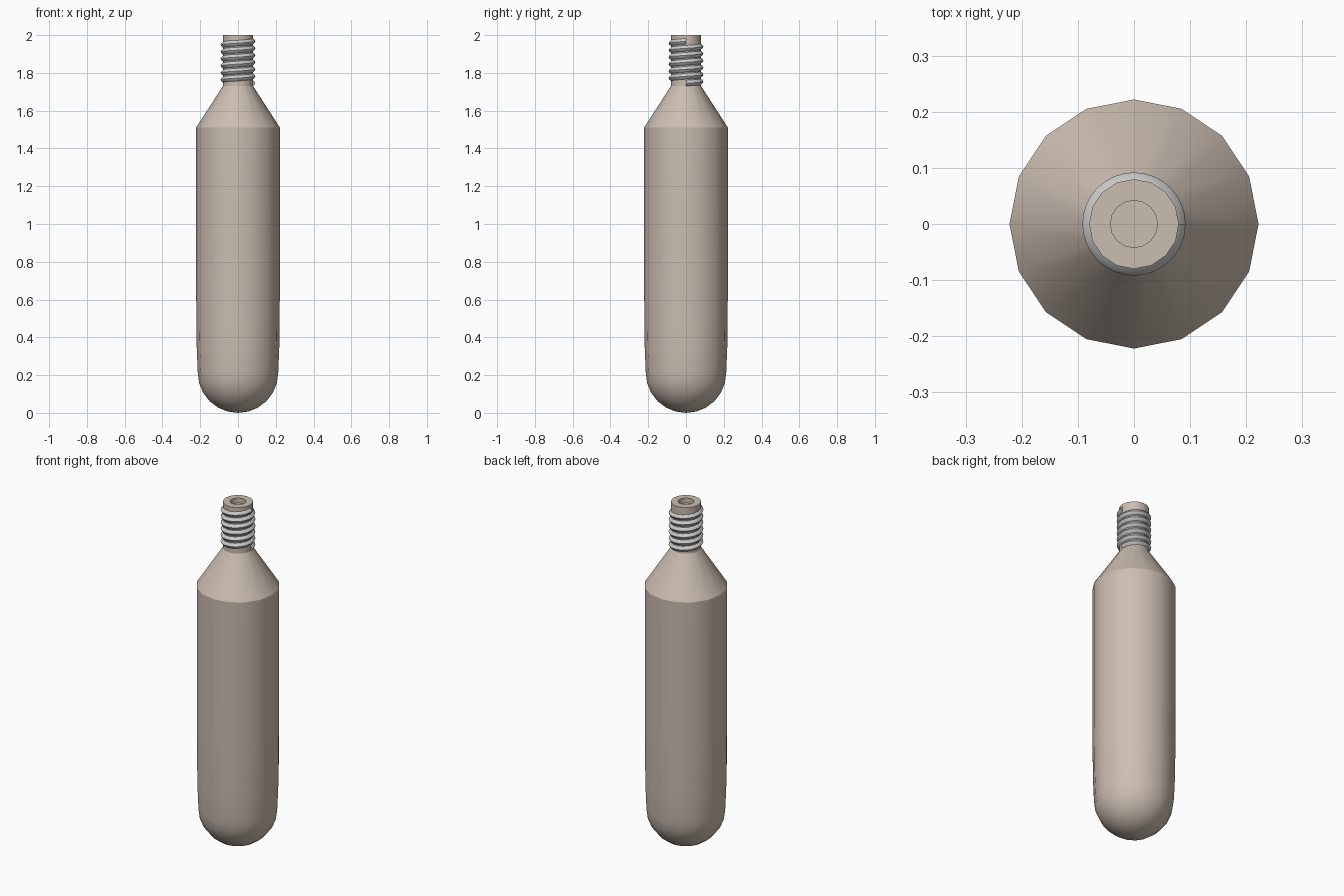
import bpy, math

if "Cube" in bpy.data.objects:
    bpy.data.objects.remove(bpy.data.objects["Cube"])

SIDES = 16


def make_object(name, verts, faces, color=None):
    mesh = bpy.data.meshes.new(name)
    mesh.from_pydata(verts, [], faces)
    obj = bpy.data.objects.new(name, mesh)
    bpy.context.collection.objects.link(obj)
    if color:
        mat = bpy.data.materials.new(name + "_colour")
        mat.diffuse_color = color
        mat.use_nodes = True
        mat.node_tree.nodes["Principled BSDF"].inputs["Base Color"].default_value = mat.diffuse_color
        mesh.materials.append(mat)
    bpy.ops.object.select_all(action='DESELECT')
    obj.select_set(True)
    bpy.context.view_layer.objects.active = obj
    bpy.ops.object.shade_smooth_by_angle(angle=math.radians(30))
    return obj


def lathe(name, profile, color):
    """Spin an (r, z) profile around z; the first and last points are poles."""
    rings = profile[1:-1]
    verts = [(0, 0, profile[0][1])]
    for r, z in rings:
        for i in range(SIDES):
            a = 2 * math.pi * i / SIDES
            verts.append((r * math.cos(a), r * math.sin(a), z))
    verts.append((0, 0, profile[-1][1]))
    last = len(verts) - 1
    faces = []
    for i in range(SIDES):
        j = (i + 1) % SIDES
        faces.append((0, 1 + j, 1 + i))
        for k in range(len(rings) - 1):
            a, b = 1 + k * SIDES, 1 + (k + 1) * SIDES
            faces.append((a + i, a + j, b + j, b + i))
        top = 1 + (len(rings) - 1) * SIDES
        faces.append((top + i, top + j, last))
    return make_object(name, verts, faces, color)


def helix(name, section, z0, pitch, turns, steps):
    """Sweep a closed (r, dz) section along a right-handed helix."""
    n, count = len(section), turns * steps
    verts = []
    for s in range(count + 1):
        a = 2 * math.pi * s / steps
        z = z0 + pitch * s / steps
        verts += [(r * math.cos(a), r * math.sin(a), z + dz) for r, dz in section]
    faces = [tuple(range(n)), tuple(count * n + k for k in reversed(range(n)))]
    for s in range(count):
        for k in range(n):
            m = (k + 1) % n
            faces.append((s * n + k, (s + 1) * n + k, (s + 1) * n + m, s * n + m))
    # section runs counter-clockwise in (r, z), so flip to face outwards
    return make_object(name, verts, faces)


# Cylinder body: round bottom, slight taper, shoulder cone, neck and recessed mouth
R = 0.213
dome = [(R * math.sin(t), R - R * math.cos(t))
        for t in (math.radians(15 * i) for i in range(7))]
upper = [(0.219, 0.36), (0.222, 0.70), (0.222, 1.51), (0.08, 1.73), (0.08, 2.0),
         (0.042, 2.0), (0.042, 1.97), (0, 1.97)]
lathe("cartridge_body", dome + upper, (0.60, 0.51, 0.44, 1))

# Screw thread wound around the neck
helix("neck_thread",
      [(0.076, -0.018), (0.088, -0.008), (0.092, 0.0), (0.088, 0.008), (0.076, 0.018)],
      1.745, 0.037, 6, 32)
